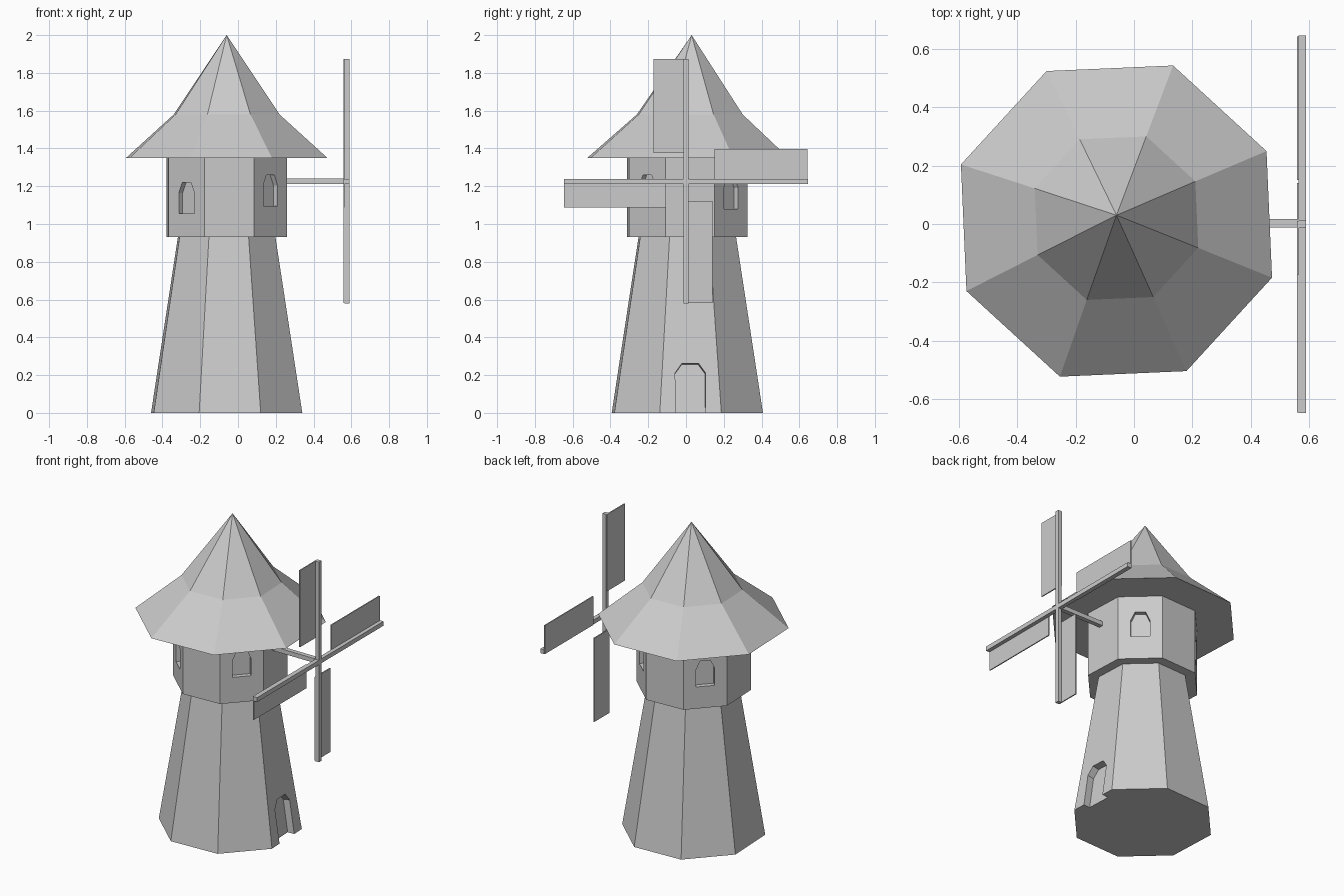
import bpy, bmesh, math
from mathutils import Matrix

if "Cube" in bpy.data.objects:
    bpy.data.objects.remove(bpy.data.objects["Cube"])

CX, CY, TURN = -0.06, 0.007, math.radians(25)
FACE = math.radians(2.5)            # direction of the octagon side with the door
APO = math.cos(math.pi / 8)         # apothem / radius of an octagon


def make(name, bm):
    bmesh.ops.recalc_face_normals(bm, faces=bm.faces)
    me = bpy.data.meshes.new(name)
    bm.to_mesh(me)
    bm.free()
    ob = bpy.data.objects.new(name, me)
    bpy.context.collection.objects.link(ob)
    return ob


def octagon_stack(name, rings, apex=None):
    """Closed eight-sided solid through (radius, z, centre_y) rings."""
    bm = bmesh.new()
    loops = [[bm.verts.new((CX + r * math.cos(TURN + k * math.pi / 4),
                            cy + r * math.sin(TURN + k * math.pi / 4), z))
              for k in range(8)] for r, z, cy in rings]
    bm.faces.new(loops[0])
    for a, b in zip(loops, loops[1:]):
        for k in range(8):
            j = (k + 1) % 8
            bm.faces.new((a[k], a[j], b[j], b[k]))
    if apex:
        tip = bm.verts.new(apex)
        for k in range(8):
            bm.faces.new((loops[-1][k], loops[-1][(k + 1) % 8], tip))
    else:
        bm.faces.new(loops[-1])
    return make(name, bm)


def box(name, lo, hi):
    bm = bmesh.new()
    size = [h - l for l, h in zip(lo, hi)]
    mid = [(h + l) / 2 for l, h in zip(lo, hi)]
    bmesh.ops.create_cube(bm, size=1, matrix=Matrix.Translation(mid) @ Matrix.Diagonal((*size, 1)))
    return make(name, bm)


def recess(target, angle, apothem, z, width, shoulder, height, depth, tilt=0, drop=0):
    """Cut an arched niche into the side facing angle."""
    w = width / 2
    prof = [(-w, -drop), (w, -drop), (w, shoulder), (w * 0.55, height),
            (-w * 0.55, height), (-w, shoulder)]
    bm = bmesh.new()
    f = bm.faces.new([bm.verts.new((-depth, u, v)) for u, v in prof])
    ext = bmesh.ops.extrude_face_region(bm, geom=[f])
    bmesh.ops.translate(bm, vec=(depth + 0.1, 0, 0),
                        verts=[v for v in ext["geom"] if isinstance(v, bmesh.types.BMVert)])
    cutter = make("niche_cutter", bm)
    cutter.data.transform(Matrix.Translation((CX, CY, 0)) @ Matrix.Rotation(angle, 4, 'Z')
                          @ Matrix.Translation((apothem, 0, z)) @ Matrix.Rotation(-tilt, 4, 'Y'))
    cutter.hide_render = True
    mod = target.modifiers.new("niche", 'BOOLEAN')
    mod.operation, mod.solver, mod.object = 'DIFFERENCE', 'EXACT', cutter
    bpy.context.view_layer.objects.active = target
    bpy.ops.object.modifier_apply(modifier=mod.name)
    bpy.data.objects.remove(cutter)


# Tapered tower with the door niche
tower = octagon_stack("tower", [(0.426, 0, CY), (0.275, 0.93, CY)])
slope = math.atan((0.426 - 0.275) * APO / 0.93)
recess(tower, FACE, 0.426 * APO, 0, 0.16, 0.215, 0.265, 0.045, slope, 0.1)

# Upper room with four window niches
room = octagon_stack("upper_room", [(0.34, 0.93, CY), (0.34, 1.35, CY)])
for i, z in enumerate((1.08, 1.07, 1.055, 1.095)):
    recess(room, FACE + math.pi / 4 + i * math.pi / 2, 0.34 * APO, z, 0.112, 0.11, 0.165, 0.03)

# Flared roof
octagon_stack("roof", [(0.567, 1.35, 0.01), (0.298, 1.58, 0.02)], (CX, 0.03, 2.0))

# Axle and crossed spars
HUB = 1.226
box("axle", (0.22, -0.012, HUB - 0.014), (0.57, 0.017, HUB + 0.014))
box("spar_vertical", (0.564, -0.014, HUB - 0.647), (0.59, 0.012, HUB + 0.648))
box("spar_horizontal", (0.564, -0.647, HUB - 0.015), (0.59, 0.645, HUB + 0.013))

# Sail boards behind the spars: (y0, z0, y1, z1)
for name, (y0, z0, y1, z1) in {
        "sail_top": (-0.173, 1.377, 0.01, 1.874),
        "sail_right": (0.15, 1.213, 0.643, 1.398),
        "sail_bottom": (-0.014, 0.581, 0.14, 1.123),
        "sail_left": (-0.645, 1.087, -0.105, 1.238)}.items():
    box(name, (0.558, y0, z0), (0.565, y1, z1))
